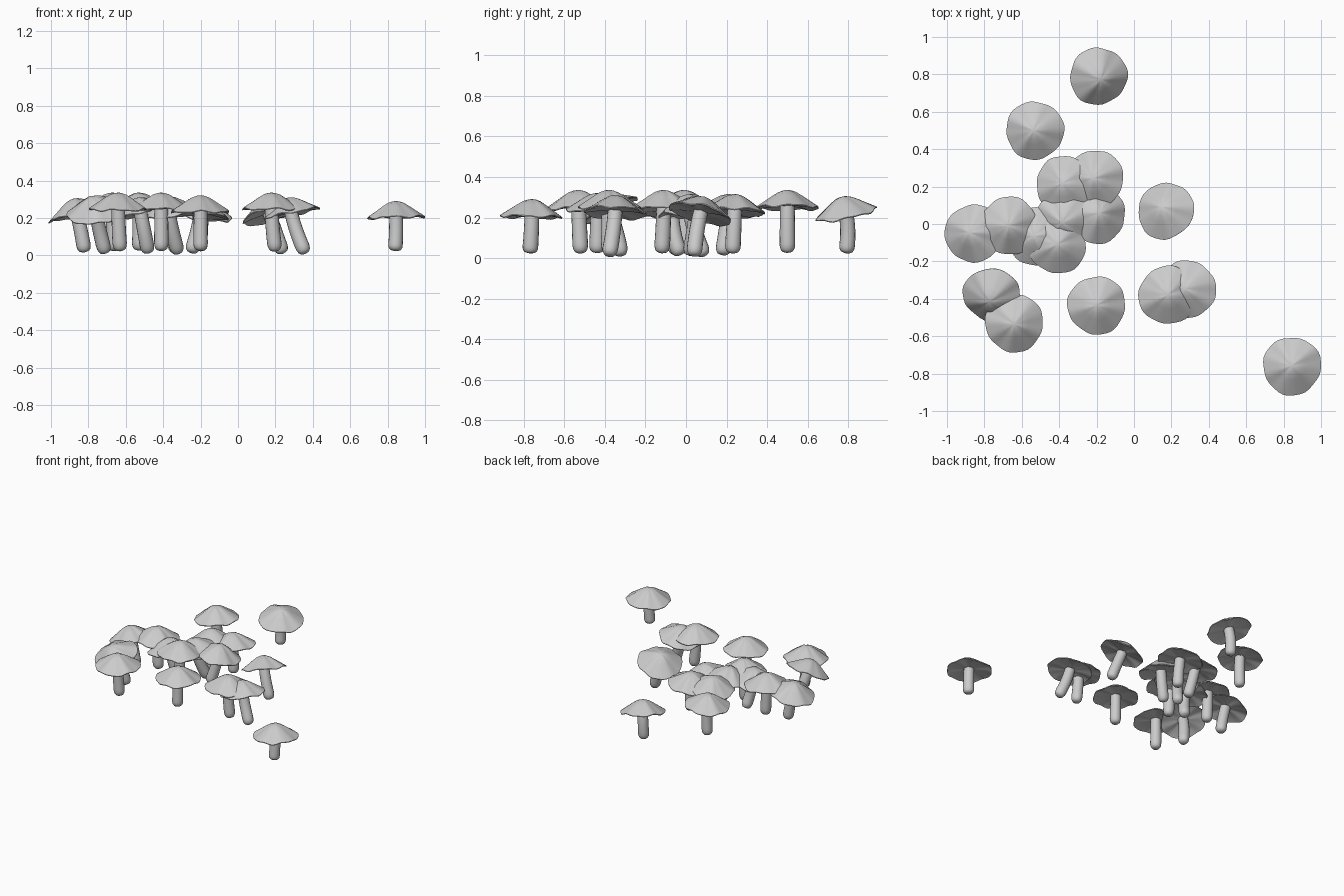
import bpy, bmesh, math, random
from mathutils import Vector

if "Cube" in bpy.data.objects:
    bpy.data.objects.remove(bpy.data.objects["Cube"])

random.seed(4)

# cap centre x, y, rim z, cap lean x, y, stem foot x, y
SPOTS = [
    (-.19, .79, .22, .15, -.2, -.20, .79),
    (-.53, .50, .25, -.08, 0, -.53, .50),
    (-.21, .24, .23, -.12, .05, -.20, .23),
    (-.37, .21, .23, -.15, .1, -.33, .18),
    (.17, .07, .22, -.3, .25, .24, .04),
    (-.20, .05, .22, .15, .1, -.25, .02),
    (-.86, -.05, .22, -.25, .05, -.82, -.05),
    (-.67, -.01, .25, 0, 0, -.66, -.01),
    (-.37, .02, .23, -.15, -.15, -.32, .09),
    (-.41, -.11, .25, 0, 0, -.41, -.12),
    (-.52, -.07, .225, -.2, .05, -.48, -.03),
    (-.76, -.38, .235, -.15, -.45, -.71, -.32),
    (-.64, -.53, .25, 0, -.05, -.63, -.52),
    (-.20, -.435, .235, 0, 0, -.20, -.44),
    (.18, -.38, .25, 0, 0, .20, -.38),
    (.285, -.35, .225, -.2, .05, .36, -.38),
    (.845, -.76, .205, -.03, .02, .84, -.77),
]
CAP = [(.02, .083), (.045, .074), (.075, .055), (.105, .034), (.135, .014),
       (.155, 0), (.154, -.005), (.12, .003), (.06, .006)]
CAP_SIDES, STEM_SIDES, STEM_R = 40, 16, .039


def bridge(bm, rings):
    for a, b in zip(rings, rings[1:]):
        n = len(a)
        for i in range(n):
            bm.faces.new((a[i], a[(i + 1) % n], b[(i + 1) % n], b[i]))


def fan(bm, ring, tip):
    for i in range(len(ring)):
        bm.faces.new((ring[i], ring[(i + 1) % len(ring)], tip))


def finish(bm, name):
    bmesh.ops.recalc_face_normals(bm, faces=bm.faces)
    me = bpy.data.meshes.new(name)
    bm.to_mesh(me)
    bm.free()
    ob = bpy.data.objects.new(name, me)
    bpy.context.collection.objects.link(ob)
    bpy.ops.object.select_all(action='DESELECT')
    ob.select_set(True)
    bpy.context.view_layer.objects.active = ob
    bpy.ops.object.shade_smooth_by_angle(angle=math.radians(45))


# Rippled, slightly irregular cap with a nearly flat underside
def cap(centre, up, name):
    bm = bmesh.new()
    turn = Vector((0, 0, 1)).rotation_difference(up)
    p = [random.uniform(0, math.tau) for _ in range(3)]
    rings = []
    for r, z in CAP:
        ring = []
        for i in range(CAP_SIDES):
            a = math.tau * i / CAP_SIDES
            k = 1 + .025 * math.sin(3 * a + p[0]) + .012 * math.sin(8 * a + p[1])
            w = (r / .155) * (.005 * math.sin(5 * a + p[1]) + .003 * math.sin(9 * a + p[2]))
            v = Vector((r * k * math.cos(a), r * k * math.sin(a), z + w))
            ring.append(bm.verts.new(centre + turn @ v))
        rings.append(ring)
    bridge(bm, rings)
    fan(bm, rings[0], bm.verts.new(centre + turn @ Vector((0, 0, .086))))
    fan(bm, rings[-1], bm.verts.new(centre + turn @ Vector((0, 0, .006))))
    finish(bm, name)


# Curved stem with a rounded foot
def stem(top, up, foot, name):
    bm = bmesh.new()
    mid = top - up * .11
    rings = []
    steps = [0, .015, .05, .1, .16, .25, .4, .55, .7, .85, 1]
    for t in steps:
        c = foot * (1 - t) ** 2 + mid * 2 * t * (1 - t) + top * t * t
        d = ((mid - foot) * (1 - t) + (top - mid) * t).normalized()
        q = Vector((0, 0, 1)).rotation_difference(d)
        e = min(1, t / .16)
        r = STEM_R * (.4 + .6 * math.sqrt(1 - (1 - e) ** 2)) * (1 - .08 * t)
        rings.append([bm.verts.new(c + q @ Vector((r * math.cos(math.tau * i / STEM_SIDES),
                                                   r * math.sin(math.tau * i / STEM_SIDES), 0)))
                      for i in range(STEM_SIDES)])
    bridge(bm, rings)
    fan(bm, rings[0], bm.verts.new(foot - (mid - foot).normalized() * .003))
    fan(bm, rings[-1], bm.verts.new(top))
    finish(bm, name)


for n, (x, y, z, nx, ny, fx, fy) in enumerate(SPOTS, 1):
    up = Vector((nx, ny, 1)).normalized()
    centre = Vector((x, y, z))
    lean = math.hypot(x - fx, y - fy)
    foot = Vector((fx, fy, max(.012, .028 - .22 * lean)))
    cap(centre, up, f"mushroom_cap_{n}")
    stem(centre + up * .02, up, foot, f"mushroom_stem_{n}")
